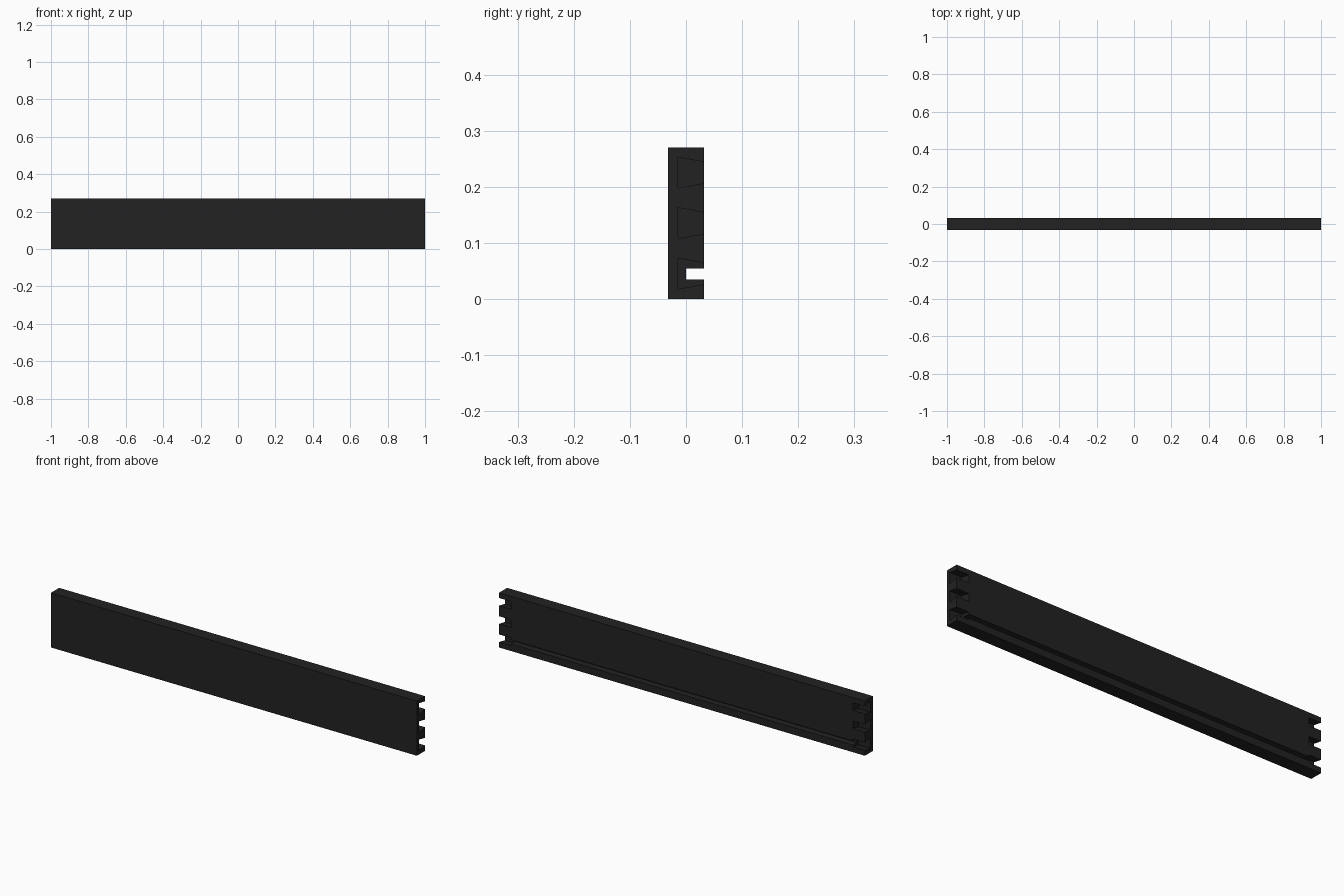
import bpy, bmesh

if "Cube" in bpy.data.objects:
    bpy.data.objects.remove(bpy.data.objects["Cube"])

L, T, H = 1.0, 0.032, 0.27      # half length, half thickness, height
DEPTH = 0.066                   # socket depth along the board

black = bpy.data.materials.new("black wood")
black.diffuse_color = (0.016, 0.016, 0.016, 1)
black.use_nodes = True
black.node_tree.nodes["Principled BSDF"].inputs["Base Color"].default_value = black.diffuse_color


def prism(name, profile, x0, x1):
    """Extrude a (y, z) profile along x."""
    bm = bmesh.new()
    face = bm.faces.new([bm.verts.new((x0, y, z)) for y, z in profile])
    ext = bmesh.ops.extrude_face_region(bm, geom=[face])
    verts = [v for v in ext["geom"] if isinstance(v, bmesh.types.BMVert)]
    bmesh.ops.translate(bm, verts=verts, vec=(x1 - x0, 0, 0))
    bmesh.ops.recalc_face_normals(bm, faces=bm.faces)
    me = bpy.data.meshes.new(name)
    bm.to_mesh(me)
    bm.free()
    me.materials.append(black)
    ob = bpy.data.objects.new(name, me)
    bpy.context.collection.objects.link(ob)
    return ob


def cut(target, cutter):
    mod = target.modifiers.new("cut", "BOOLEAN")
    mod.operation = "DIFFERENCE"
    mod.solver = "EXACT"
    mod.object = cutter
    bpy.context.view_layer.objects.active = target
    bpy.ops.object.modifier_apply(modifier=mod.name)
    bpy.data.objects.remove(cutter)


# Board, with the groove for the drawer bottom running the full length of its back
board = prism("drawer_front", [(-T, 0), (T, 0), (T, 0.035), (0, 0.035),
                               (0, 0.055), (T, 0.055), (T, H), (-T, H)], -L, L)

# Three half-blind dovetail sockets at each end, open to the end and the back
y0, y1 = -0.014, 0.052
for side in (-1, 1):
    for z in (0.0455, 0.1355, 0.2255):
        wide = 0.0275
        narrow = wide - (y1 - y0) * 0.0085 / 0.046
        profile = [(y0, z - wide), (y1, z - narrow), (y1, z + narrow), (y0, z + wide)]
        a, b = sorted((side * (L - DEPTH), side * (L + 0.02)))
        cut(board, prism("socket_cutter", profile, a, b))
